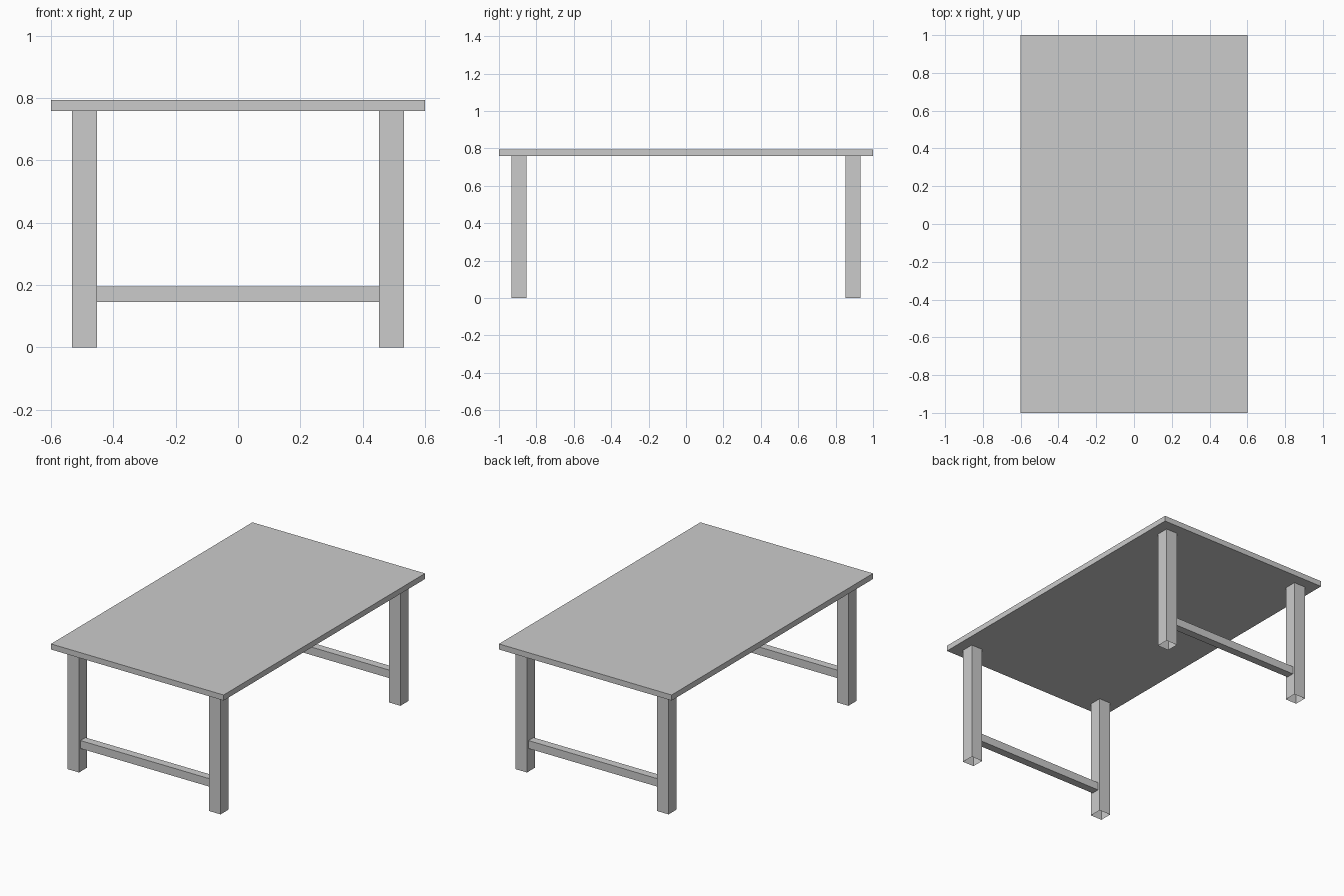
import bpy, bmesh
from mathutils import Vector

if "Cube" in bpy.data.objects:
    bpy.data.objects.remove(bpy.data.objects["Cube"])


def box(name, lo, hi, open_axis=None):
    """Axis-aligned box; open_axis removes both end caps along that axis."""
    lo, hi = Vector(lo), Vector(hi)
    bm = bmesh.new()
    bmesh.ops.create_cube(bm, size=1)
    for v in bm.verts:
        v.co = (lo + hi) / 2 + v.co * (hi - lo)
    bm.normal_update()
    if open_axis is not None:
        caps = [f for f in bm.faces if abs(f.normal[open_axis]) > 0.9]
        bmesh.ops.delete(bm, geom=caps, context='FACES_ONLY')
    mesh = bpy.data.meshes.new(name)
    bm.to_mesh(mesh)
    bm.free()
    obj = bpy.data.objects.new(name, mesh)
    bpy.context.collection.objects.link(obj)
    return obj


TOP_Z, LEG_IN_X, LEG_IN_Y, LEG_W = 0.759, 0.452, 0.853, 0.08
RAIL_W = 0.05

# Table top
box("table_top", (-0.6, -1, TOP_Z), (0.6, 1, 0.794))

for end, sy in (("front", -1), ("back", 1)):
    yc = sy * (LEG_IN_Y + LEG_W / 2)
    # Square legs, hollow at the ends
    for side, sx in (("left", -1), ("right", 1)):
        xc = sx * (LEG_IN_X + LEG_W / 2)
        h = LEG_W / 2
        box(f"{end}_{side}_leg", (xc - h, yc - h, 0), (xc + h, yc + h, TOP_Z), open_axis=2)
    # Low rail between the two legs
    r = RAIL_W / 2
    box(f"{end}_rail", (-LEG_IN_X, yc - r, 0.145), (LEG_IN_X, yc + r, 0.195), open_axis=0)
